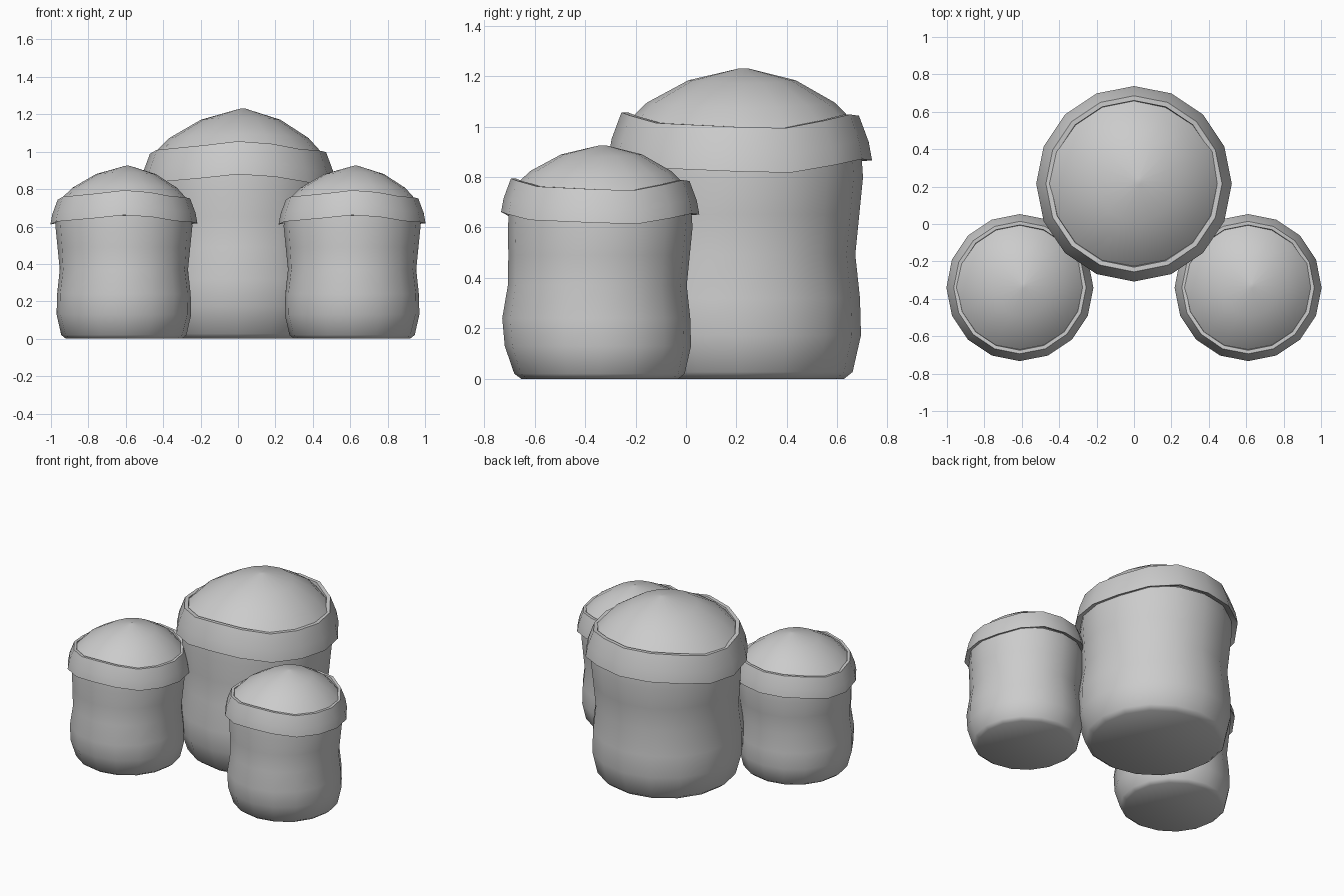
import bpy, bmesh
from math import sin, cos, pi, radians

if "Cube" in bpy.data.objects:
    bpy.data.objects.remove(bpy.data.objects["Cube"])

SIDES = 16


def lathe(name, profile, shape, place, cap_start=False, cap_end=False, closed=False):
    """Spin (radius, z) rings; shape(r, z, angle) gives the deformed point."""
    ox, oy, s = place
    bm = bmesh.new()
    rings = []
    for r, z in profile:
        ring = []
        for i in range(SIDES):
            x, y, h = shape(r, z, 2 * pi * i / SIDES)
            ring.append(bm.verts.new((ox + s * x, oy + s * y, s * h)))
        rings.append(ring)
    pairs = list(zip(rings, rings[1:]))
    if closed:
        pairs.append((rings[-1], rings[0]))
    for a, b in pairs:
        for i in range(SIDES):
            j = (i + 1) % SIDES
            bm.faces.new((a[i], a[j], b[j], b[i]))
    if cap_start:
        bm.faces.new(rings[0][::-1])
    if cap_end:
        bm.faces.new(rings[-1])
    bmesh.ops.recalc_face_normals(bm, faces=bm.faces)
    me = bpy.data.meshes.new(name)
    bm.to_mesh(me)
    bm.free()
    me.shade_smooth()
    me.set_sharp_from_angle(angle=radians(50))
    ob = bpy.data.objects.new(name, me)
    bpy.context.collection.objects.link(ob)
    return ob


def body_shape(r, z, a):
    # belly sags towards the front
    sag = 0.035 * max(0, -sin(a)) * max(0, 1 - abs(z - 0.27) / 0.3)
    r += sag
    return r * cos(a), r * sin(a), z


def rim_shape(r, z, a):
    # rolled rim is higher at front and back, lower at the sides
    wave = -0.021 * cos(2 * a) + 0.006 * cos(5 * a + 1)
    return r * cos(a), r * sin(a), z + wave


def mound_shape(r, z, a):
    # peak leans slightly off centre, edge follows the rim a little
    t = r / 0.345
    return r * cos(a) + 0.02 * (1 - t), r * sin(a) + 0.01 * (1 - t), z - 0.01 * t * cos(2 * a)


BODY = [(0.31, 0), (0.335, 0.02), (0.36, 0.13), (0.357, 0.24),
        (0.343, 0.37), (0.355, 0.49), (0.366, 0.6), (0.362, 0.66)]
RIM = [(0.355, 0.65), (0.393, 0.635), (0.383, 0.69), (0.354, 0.768),
       (0.335, 0.768), (0.325, 0.71)]
MOUND = [(0.33, 0.71), (0.342, 0.752), (0.28, 0.815), (0.16, 0.885), (0.012, 0.925)]

# three sacks: (x, y, scale)
SACKS = {"large": (0, 0.215, 1.33),
         "left": (-0.61, -0.34, 1),
         "right": (0.61, -0.34, 1)}

for label, place in SACKS.items():
    lathe(label + "_sack_body", BODY, body_shape, place, cap_start=True)
    lathe(label + "_sack_rolled_rim", RIM, rim_shape, place, closed=True)
    lathe(label + "_sack_filling", MOUND, mound_shape, place, cap_end=True)
